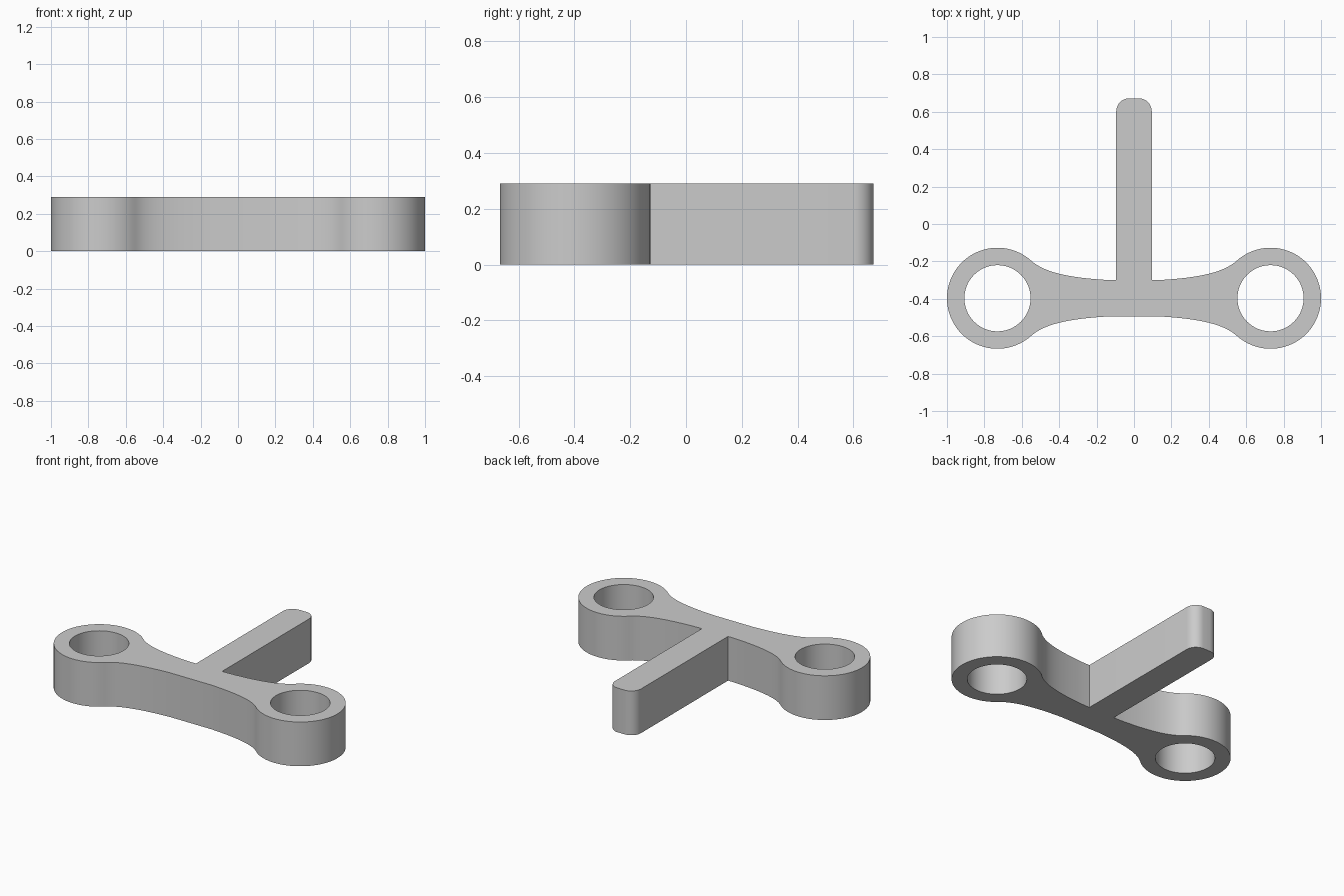
import bpy
import bmesh
from math import sin, cos, radians
from mathutils import Vector
from mathutils.geometry import interpolate_bezier

cube = bpy.data.objects.get("Cube")
if cube:
    bpy.data.objects.remove(cube, do_unlink=True)

HEIGHT = 0.29
RING_X, RING_Y = 0.73, -0.397
RING_R, HOLE_R = 0.27, 0.177
STEM_W, STEM_TOP, CORNER = 0.095, 0.672, 0.07
JOIN = 132  # angle where the neck meets the ring


def arc(cx, cy, r, start, end, steps):
    angles = [radians(start + (end - start) * i / steps) for i in range(steps + 1)]
    return [Vector((cx + r * cos(a), cy + r * sin(a), 0)) for a in angles]


def mirror_x(points):
    return [Vector((-p.x, p.y, 0)) for p in reversed(points)]


# Right half of the outline, from the stem tip round to the underside of the arm
stem = arc(STEM_W - CORNER, STEM_TOP - CORNER, CORNER, 90, 0, 10)
stem.append(Vector((STEM_W, -0.3, 0)))
ring = arc(RING_X, RING_Y, RING_R, JOIN, -JOIN, 64)
tangent = Vector((sin(radians(JOIN)), -cos(radians(JOIN)), 0))
neck = interpolate_bezier(Vector((0.15, -0.299, 0)), Vector((0.33, -0.288, 0)),
                          ring[0] - tangent * 0.1, ring[0], 16)
neck = [Vector((p.x, p.y, 0)) for p in neck[:-1]]
lower_neck = [Vector((p.x, 2 * RING_Y - p.y, 0)) for p in reversed(neck)]
half = stem + neck + ring + lower_neck

# Both ring holes
hole = arc(RING_X, RING_Y, HOLE_R, 0, 360, 64)[:-1]
loops = [half + mirror_x(half), hole, mirror_x(hole)]

# Fill the profile and raise it
bm = bmesh.new()
for loop in loops:
    verts = [bm.verts.new(p) for p in loop]
    for i, v in enumerate(verts):
        bm.edges.new((v, verts[i - 1]))
bmesh.ops.triangle_fill(bm, edges=bm.edges[:], use_beauty=True, normal=(0, 0, 1))
raised = bmesh.ops.extrude_face_region(bm, geom=bm.faces[:], use_keep_orig=True)
top = [v for v in raised["geom"] if isinstance(v, bmesh.types.BMVert)]
bmesh.ops.translate(bm, verts=top, vec=(0, 0, HEIGHT))
bmesh.ops.recalc_face_normals(bm, faces=bm.faces[:])

mesh = bpy.data.meshes.new("twin_ring_bracket")
bm.to_mesh(mesh)
bm.free()
bracket = bpy.data.objects.new("twin_ring_bracket", mesh)
bpy.context.collection.objects.link(bracket)

# Plain grey finish
colour = (0.6, 0.6, 0.6, 1)
grey = bpy.data.materials.new("light_grey")
grey.use_nodes = True
grey.diffuse_color = colour
grey.node_tree.nodes["Principled BSDF"].inputs["Base Color"].default_value = colour
mesh.materials.append(grey)

bpy.ops.object.select_all(action="DESELECT")
bracket.select_set(True)
bpy.context.view_layer.objects.active = bracket
bpy.ops.object.shade_smooth_by_angle(angle=radians(30))
